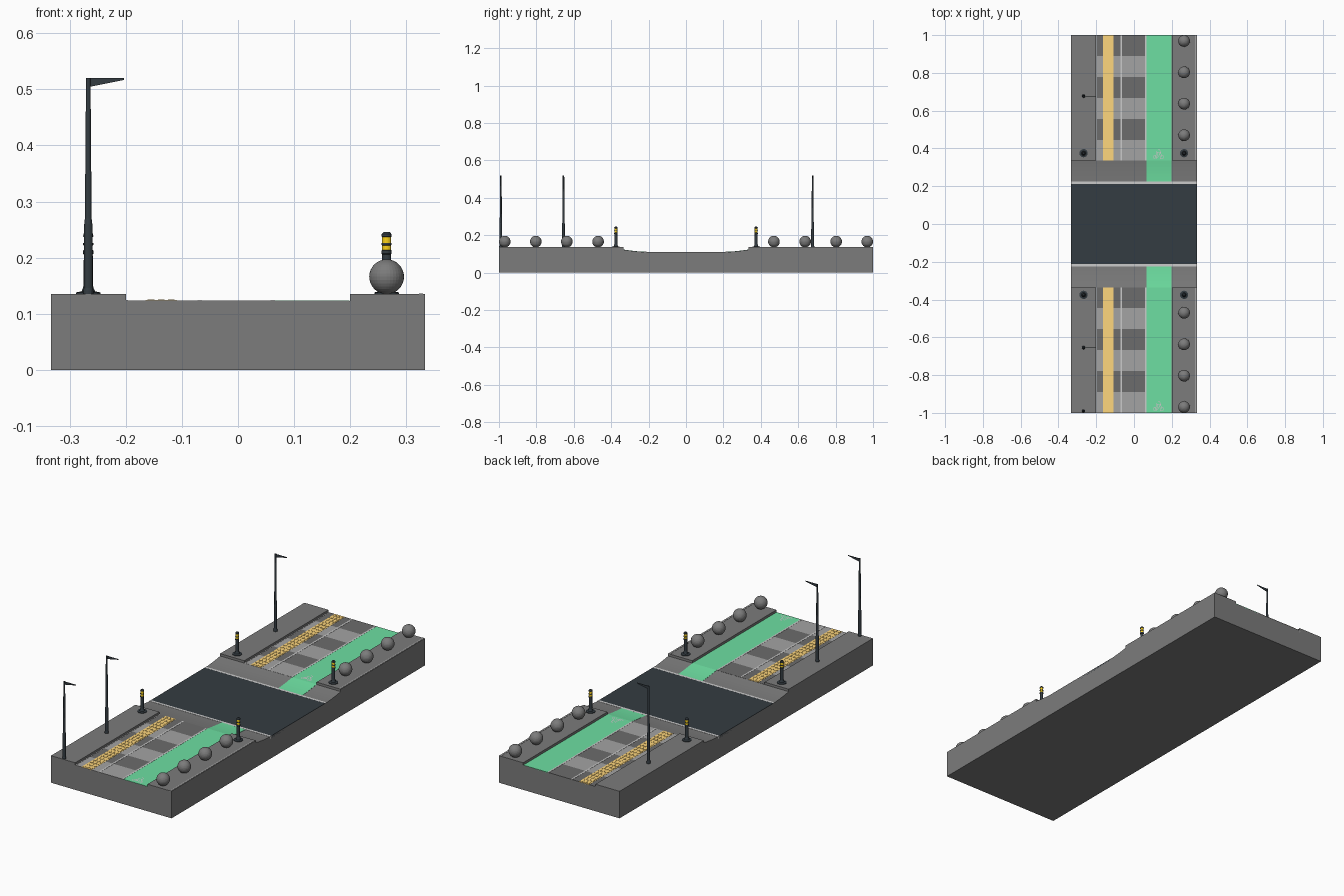
import bpy, bmesh, math

if "Cube" in bpy.data.objects:
    bpy.data.objects.remove(bpy.data.objects["Cube"])

def mat(name, r, g, b):
    m = bpy.data.materials.new(name)
    m.diffuse_color = (r, g, b, 1)
    m.use_nodes = True
    m.node_tree.nodes["Principled BSDF"].inputs["Base Color"].default_value = m.diffuse_color
    return m

GREEN = mat("lane_green", 0.155, 0.74, 0.36)
TACTILE = mat("tactile_yellow", 1.0, 0.68, 0.205)
BAND = mat("band_yellow", 1.0, 0.66, 0.01)
DARK = mat("dark_metal", 0.034, 0.045, 0.054)
STONE = mat("stone_grey", 0.20, 0.20, 0.20)
LIGHT = mat("light_slab", 0.37, 0.37, 0.37)
SLAB = mat("dark_slab", 0.15, 0.15, 0.15)
WHITE = mat("line_white", 0.58, 0.58, 0.58)

def finish(name, bm, m=None):
    bmesh.ops.recalc_face_normals(bm, faces=bm.faces)
    me = bpy.data.meshes.new(name)
    bm.to_mesh(me)
    bm.free()
    ob = bpy.data.objects.new(name, me)
    bpy.context.collection.objects.link(ob)
    if m:
        me.materials.append(m)
    return ob

def extrude_profile(name, pts, axis, a, b, m=None):
    """Closed profile extruded from a to b; axis 'x' takes (y,z) points, 'y' takes (x,z)."""
    bm = bmesh.new()
    put = (lambda p, t: (t, p[0], p[1])) if axis == 'x' else (lambda p, t: (p[0], t, p[1]))
    A = [bm.verts.new(put(p, a)) for p in pts]
    B = [bm.verts.new(put(p, b)) for p in pts]
    bm.faces.new(A)
    bm.faces.new(B[::-1])
    for i in range(len(pts)):
        j = (i + 1) % len(pts)
        bm.faces.new((A[i], B[i], B[j], A[j]))
    return finish(name, bm, m)

def add_box(bm, x0, x1, y0, y1, z0, z1):
    vs = bmesh.ops.create_cube(bm, size=1)["verts"]
    for v in vs:
        v.co = ((x0 + x1) / 2 + v.co.x * (x1 - x0),
                (y0 + y1) / 2 + v.co.y * (y1 - y0),
                (z0 + z1) / 2 + v.co.z * (z1 - z0))

def box(name, x0, x1, y0, y1, z0, z1, m=None):
    bm = bmesh.new()
    add_box(bm, x0, x1, y0, y1, z0, z1)
    return finish(name, bm, m)

def lathe(name, prof, loc, mats, band=lambda z: 0, n=16):
    """Turned solid from (radius, z) points; band picks the material by height."""
    bm = bmesh.new()
    rings = [[bm.verts.new((loc[0] + r * math.cos(2 * math.pi * i / n),
                            loc[1] + r * math.sin(2 * math.pi * i / n), z))
              for i in range(n)] for r, z in prof]
    bm.faces.new(rings[0][::-1])
    bm.faces.new(rings[-1])
    for k in range(len(rings) - 1):
        for i in range(n):
            j = (i + 1) % n
            f = bm.faces.new((rings[k][i], rings[k][j], rings[k + 1][j], rings[k + 1][i]))
            f.material_index = band((prof[k][1] + prof[k + 1][1]) / 2)
    ob = finish(name, bm)
    for m in mats:
        ob.data.materials.append(m)
    return ob

W, LOW, HIGH, ROAD, E = 0.333, 0.123, 0.135, 0.11, 0.335

# Base block with curved ramps dipping to the road
ramp = []
for i in range(9):
    t = i / 8
    ramp.append((E - t * (E - 0.20), ROAD + (LOW - ROAD) * (1 - t) ** 1.7))
half = [(1, LOW)] + ramp
top = half + [(-y, z) for y, z in half[::-1]]
extrude_profile("base", top + [(-1, 0), (1, 0)], 'x', -W, W, STONE)

# Road across the middle with edge lines
box("road", -W, W, -0.212, 0.212, 0.10, 0.1115, DARK)
for s in (-1, 1):
    y = s * 0.218
    box("road_edge_line", -W, W, y - 0.006, y + 0.006, 0.10, 0.1118, WHITE)

for s in (-1, 1):
    y0, y1 = sorted((s * E, s * 1.0))
    # Raised footways, gutter and light kerb edge
    box("left_footway", -W, -0.2, y0, y1, 0.10, HIGH, STONE)
    box("right_footway", 0.2, W, y0, y1, 0.10, HIGH, STONE)
    box("outer_kerb_line", 0.323, 0.330, y0, y1, 0.13, HIGH + 0.001, LIGHT)
    box("left_gutter", -0.206, -0.196, y0, y1, 0.11, LOW + 0.0015, LIGHT)

    # Green cycle lane following the ramp
    lane = [(s * y, z + 0.0008) for y, z in half if y > 0.222] + [(s * 0.222, ROAD + 0.0016)]
    under = [(y, z - 0.004) for y, z in lane[::-1]]
    extrude_profile("cycle_lane", lane + under, 'x', 0.066, 0.199, GREEN)

    # Painted lane lines
    for x in (-0.068, 0.062):
        box("lane_line", x - 0.004, x + 0.004, y0, y1, 0.12, LOW + 0.0014, WHITE)

    # Alternating paving slabs, in the same order on both sides
    step = (1 - E) / 6
    for i in range(6):
        a = y0 + i * step
        box("paving_slab", -0.196, 0.058, a, a + step, 0.118, LOW + 0.0006,
            LIGHT if i % 2 == 0 else SLAB)

    # Tactile strip with raised bars
    bm = bmesh.new()
    add_box(bm, -0.165, -0.109, y0, y1, 0.12, LOW + 0.0012)
    n = 24
    p = (y1 - y0) / n
    for i in range(n):
        for x in (-0.155, -0.137, -0.119):
            add_box(bm, x - 0.006, x + 0.006, y0 + (i + 0.2) * p, y0 + (i + 0.8) * p,
                    LOW, LOW + 0.0025)
    finish("tactile_strip", bm, TACTILE)

    # Stone balls
    for y in (0.47, 0.637, 0.803, 0.969):
        bm = bmesh.new()
        bmesh.ops.create_uvsphere(bm, u_segments=32, v_segments=16, radius=0.031)
        bmesh.ops.translate(bm, vec=(0.265, s * y, 0.166), verts=bm.verts)
        finish("stone_ball", bm, STONE)

    # Banded bollards
    for x in (-0.267, 0.265):
        prof = [(0.022, HIGH), (0.022, 0.138), (0.012, 0.140), (0.0095, 0.146), (0.0082, 0.152),
                (0.0080, 0.206), (0.0090, 0.207), (0.0090, 0.213), (0.0080, 0.2135),
                (0.0080, 0.222), (0.0090, 0.2225), (0.0090, 0.226), (0.0080, 0.2265),
                (0.0080, 0.237), (0.0090, 0.2375), (0.0088, 0.242), (0.005, 0.246)]
        lathe("bollard", prof, (x, s * 0.375), (DARK, BAND),
              lambda z: int(0.2134 < z < 0.2222 or 0.2264 < z < 0.2372))

# Cycle symbols: two wheels, a frame and handlebars
for y in (0.368, -0.966):
    z = LOW + 0.0018
    bm = bmesh.new()
    def bar(a, b, w=0.0014):
        dx, dy = b[0] - a[0], b[1] - a[1]
        l = math.hypot(dx, dy)
        nx, ny = -dy / l * w, dx / l * w
        bm.faces.new([bm.verts.new((0.13 + px, y + py, z)) for px, py in
                      ((a[0] + nx, a[1] + ny), (b[0] + nx, b[1] + ny),
                       (b[0] - nx, b[1] - ny), (a[0] - nx, a[1] - ny))])
    for cx in (-0.018, 0.018):
        ring = [(cx + 0.010 * math.cos(k * math.pi / 6), -0.014 + 0.010 * math.sin(k * math.pi / 6))
                for k in range(13)]
        for a, b in zip(ring, ring[1:]):
            bar(a, b, 0.0012)
    for a, b in (((-0.018, -0.014), (-0.008, 0.012)), ((-0.008, 0.012), (0.010, 0.012)),
                 ((0.018, -0.014), (0.006, 0.027)), ((-0.011, 0.019), (-0.002, -0.014)),
                 ((-0.002, -0.014), (0.010, 0.012)), ((-0.018, -0.014), (-0.002, -0.014)),
                 ((0.006, 0.027), (-0.002, 0.027))):
        bar(a, b)
    finish("cycle_symbol", bm, WHITE)

# Street lamps with thin tapered arms
for y in (0.677, -0.655, -0.99):
    x = -0.267
    lathe("lamp_post", [(0.009, HIGH), (0.009, 0.141), (0.0078, 0.146), (0.0072, 0.26),
                        (0.0060, 0.27), (0.0040, 0.52)], (x, y), (DARK,), n=12)
    extrude_profile("lamp_arm", [(x, 0.52), (-0.203, 0.52), (-0.203, 0.517), (x, 0.504)],
                    'y', y - 0.001, y + 0.001, DARK)
